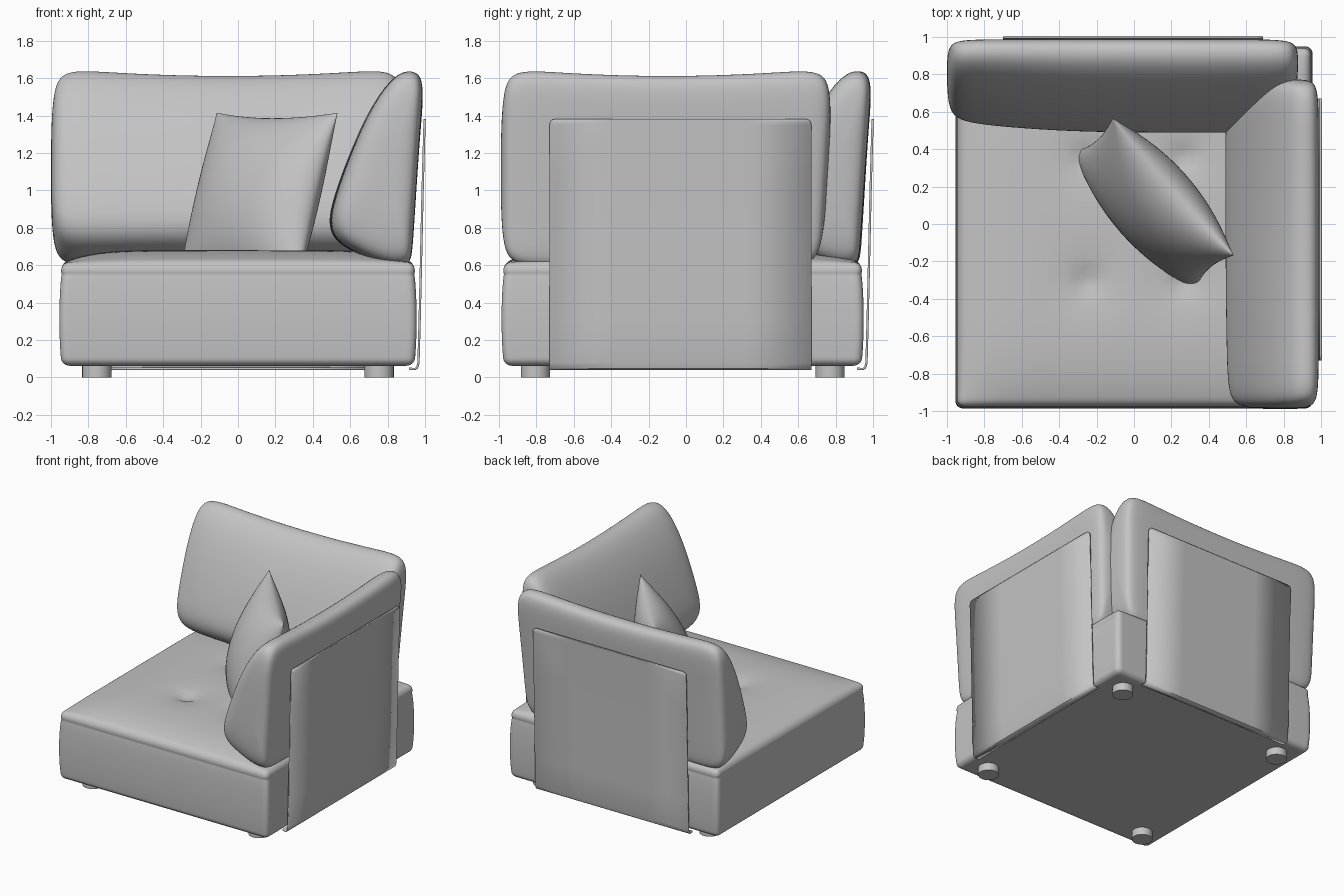
import bpy, bmesh, math
from mathutils import Vector, Matrix

if "Cube" in bpy.data.objects:
    bpy.data.objects.remove(bpy.data.objects["Cube"])

fabric = bpy.data.materials.new("grey fabric")
fabric.diffuse_color = (0.55, 0.55, 0.55, 1)
fabric.use_nodes = True
fabric.node_tree.nodes["Principled BSDF"].inputs["Base Color"].default_value = fabric.diffuse_color


def finish(name, bm, angle=None):
    bmesh.ops.recalc_face_normals(bm, faces=bm.faces)
    me = bpy.data.meshes.new(name)
    bm.to_mesh(me)
    bm.free()
    ob = bpy.data.objects.new(name, me)
    bpy.context.collection.objects.link(ob)
    me.materials.append(fabric)
    bpy.context.view_layer.objects.active = ob
    ob.select_set(True)
    if angle is None:
        bpy.ops.object.shade_smooth()
    else:
        bpy.ops.object.shade_smooth_by_angle(angle=math.radians(angle))
    ob.select_set(False)
    return ob


# Seat: rounded box with a crowned, tufted top
def make_seat():
    bm = bmesh.new()
    bmesh.ops.create_cube(bm, size=2)
    bmesh.ops.subdivide_edges(bm, edges=bm.edges[:], cuts=55, use_grid_fill=True)
    half, r = Vector((0.955, 0.968, 0.275)), 0.04
    inner = half - Vector((r, r, r))
    tufts = [(x, y) for x in (-0.25, 0.27) for y in (-0.31, 0.36)]
    for v in bm.verts:
        p = Vector([math.sin(c * math.pi / 2) * h for c, h in zip(v.co, half)])
        q = Vector([max(-i, min(i, c)) for c, i in zip(p, inner)])
        if (p - q).length > 1e-6:
            p = q + (p - q).normalized() * r
        u, w, k = p.x / half.x, p.y / half.y, (p.z / half.z + 1) / 2
        side = 0.982 + 0.018 * math.sin(math.pi * min(1, k * 1.1)) ** 0.5 if k < 0.9 else 0.99
        dz = 0.07 * (1 - abs(u) ** 6) * (1 - abs(w) ** 6)
        for tx, ty in tufts:
            d = math.hypot(p.x - tx, p.y - 0.018 - ty)
            dz -= 0.03 * math.exp(-(d / 0.05) ** 2) + 0.022 * math.exp(-(d / 0.15) ** 2)
        v.co = (p.x * side, p.y * side - 0.018, p.z + 0.337 + dz * k ** 3)
    finish("seat", bm)


# Leaning cushions: one wedge profile (outward distance, height) swept along the side
PROFILE = [(0.87, 0.585), (0.925, 0.61), (0.935, 0.72), (0.953, 1.0), (0.974, 1.3),
           (0.992, 1.5), (0.98, 1.59), (0.93, 1.615), (0.86, 1.605), (0.77, 1.52),
           (0.67, 1.36), (0.59, 1.18), (0.53, 1.02), (0.488, 0.88), (0.488, 0.79),
           (0.53, 0.72), (0.62, 0.67), (0.74, 0.61)]
ENDS = [(0, 0.3), (0.006, 0.6), (0.02, 0.8), (0.045, 0.91), (0.09, 0.97), (0.18, 1)]


def make_cushion(name, t0, t1, place, taper):
    stations = [(t0 + e, s) for e, s in ENDS]
    stations += [(t0 + (t1 - t0) * f, 1) for f in (0.2, 0.35, 0.5, 0.65, 0.8)]
    stations += [(t1 - e, s) for e, s in reversed(ENDS)]
    bm = bmesh.new()
    rings = []
    for t, s in stations:
        a = (2 * t - t0 - t1) / (t1 - t0)
        ring = []
        for d, z in PROFILE:
            z += 0.045 * a * a * max(0, (z - 1.1) / 0.5)
            d, z = 0.80 + (d - 0.80) * s, 1.09 + (z - 1.09) * s
            if a < 0:
                d += taper * (0.99 - d) * a * a
            far = max(0, a) * 0.06 * (1.6 - z)
            ring.append(bm.verts.new(place(d, t - far, z)))
        rings.append(ring)
    n = len(PROFILE)
    for r1, r2 in zip(rings, rings[1:]):
        for i in range(n):
            bm.faces.new((r1[i], r1[(i + 1) % n], r2[(i + 1) % n], r2[i]))
    bm.faces.new(rings[0])
    bm.faces.new(rings[-1])
    ob = finish(name, bm)
    ob.modifiers.new("soften", 'SUBSURF').levels = 2
    ob.modifiers["soften"].render_levels = 2


# Support panels: thin bent plates with a lip under the seat and rounded top corners
BEND = [(0.915, 0.047), (0.945, 0.044), (0.958, 0.052), (0.965, 0.08), (0.971, 0.3),
        (0.978, 0.6), (0.987, 1.0), (0.997, 1.35), (0.9975, 1.367), (0.998, 1.377), (0.998, 1.382)]


def make_panel(name, t0, t1, place):
    bm = bmesh.new()
    rows = []
    for d, z in BEND:
        k = max(0, (z - 1.35) / 0.032)
        inset = 0.03 * (1 - math.sqrt(max(0, 1 - k * k)))
        rows.append([bm.verts.new(place(d, t0 + inset + (t1 - t0 - 2 * inset) * i / 4, z))
                     for i in range(5)])
    for a, b in zip(rows, rows[1:]):
        for i in range(4):
            bm.faces.new((a[i], a[i + 1], b[i + 1], b[i]))
    ob = finish(name, bm, 40)
    m = ob.modifiers.new("thickness", 'SOLIDIFY')
    m.thickness, m.offset = 0.012, 0


# Loose throw pillow leaning towards the corner
def make_pillow():
    bm = bmesh.new()
    for side in (-1, 1):
        new = bmesh.ops.create_grid(bm, x_segments=40, y_segments=40, size=1)["verts"]
        for v in new:
            u, w = [math.sin(c * math.pi / 2) for c in v.co[:2]]
            h = 0.205 * max(0, (1 - u * u) * (1 - w * w)) ** 0.55
            v.co = (0.49 * u * (1 - 0.07 * (1 - w * w)),
                    0.48 * w * (1 - 0.07 * (1 - u * u)), side * h)
    bmesh.ops.remove_doubles(bm, verts=bm.verts, dist=0.0005)
    across = Vector((0.66, -0.75, 0)).normalized()
    up = Vector((0.22, 0.194, 0.956)).normalized()
    turn = Matrix((across, up, across.cross(up))).transposed().to_4x4()
    bm.transform(Matrix.Translation((0.104, 0.107, 0.956)) @ turn)
    finish("throw_pillow", bm)


def on_right(d, t, z):
    return (d, t, z)


def on_back(d, t, z):
    return (t, d, z)


make_seat()
make_cushion("arm_cushion", -0.99, 0.79, on_right, 0.03)
make_cushion("back_cushion", -1.0, 0.895, on_back, 0.13)
make_panel("arm_panel", -0.73, 0.67, on_right)
make_panel("back_panel", -0.70, 0.69, on_back)
make_pillow()

# Feet
for fx, side in ((-0.755, "left"), (0.755, "right")):
    for fy, end in ((-0.805, "front"), (0.77, "back")):
        bm = bmesh.new()
        bmesh.ops.create_cone(bm, cap_ends=True, segments=32, radius1=0.078, radius2=0.078,
                              depth=0.075, matrix=Matrix.Translation((fx, fy, 0.0375)))
        finish(f"{end}_{side}_foot", bm, 30)
